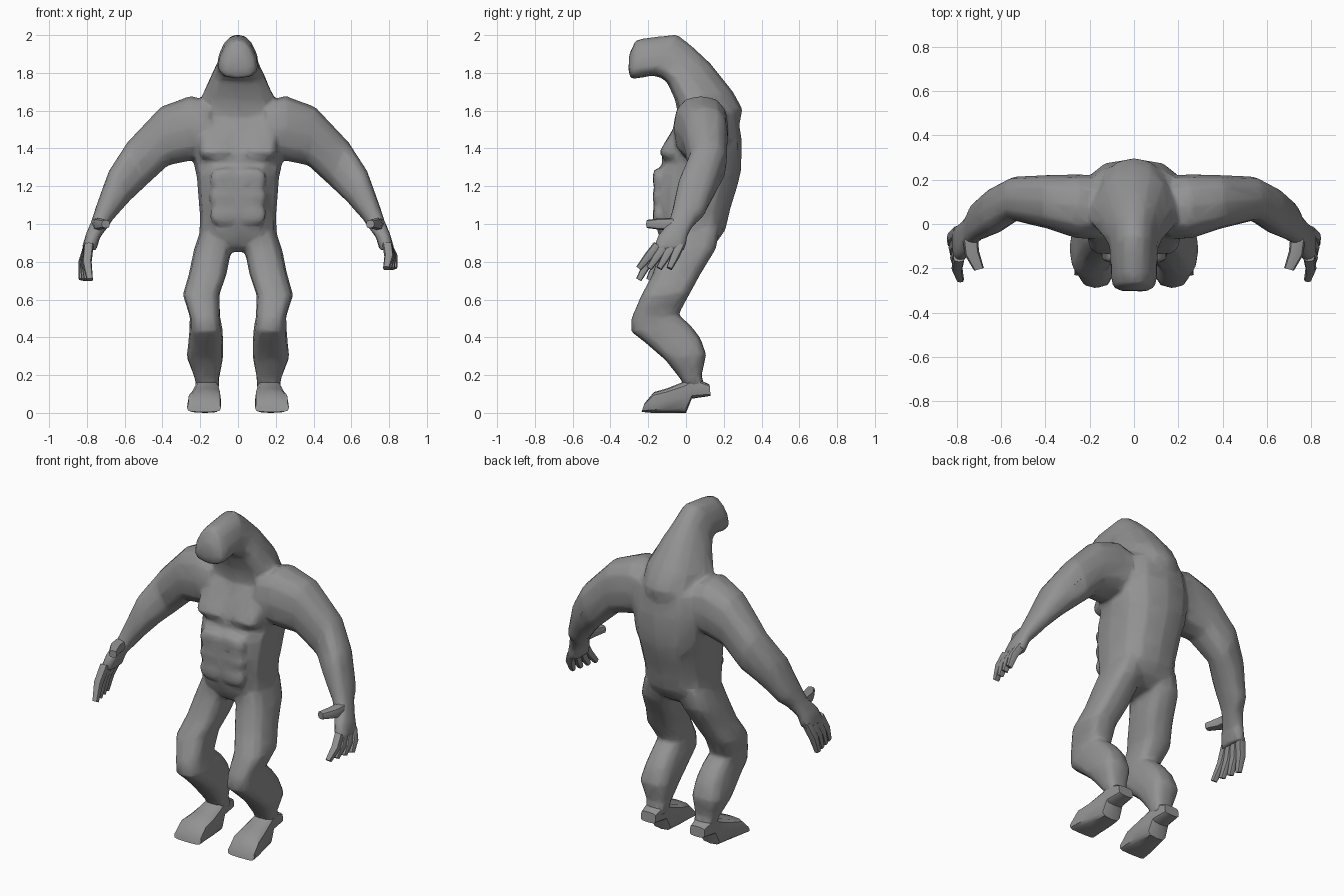
import bpy
import bmesh
import math
from mathutils import Vector

cube = bpy.data.objects.get("Cube")
if cube:
    bpy.data.objects.remove(cube, do_unlink=True)

# Single grey material
skin = bpy.data.materials.new("stone_grey")
skin.use_nodes = True
grey = (0.29, 0.29, 0.29, 1)
skin.diffuse_color = grey
skin.node_tree.nodes["Principled BSDF"].inputs["Base Color"].default_value = grey


def select(objects):
    bpy.ops.object.select_all(action="DESELECT")
    for obj in objects:
        obj.select_set(True)
    bpy.context.view_layer.objects.active = objects[0]


def finish(name, bm):
    """Turn a bmesh into a named, shaded object."""
    bmesh.ops.recalc_face_normals(bm, faces=bm.faces)
    mesh = bpy.data.meshes.new(name)
    bm.to_mesh(mesh)
    bm.free()
    mesh.materials.append(skin)
    obj = bpy.data.objects.new(name, mesh)
    bpy.context.collection.objects.link(obj)
    select([obj])
    bpy.ops.object.shade_smooth_by_angle(angle=math.radians(40))
    return obj


def loft(name, sections, sides=12, power=0.8, taper=0.0):
    """Skin rounded rings; each section is (near point, far point, half-width vector)."""
    bm = bmesh.new()
    rings = []
    for near, far, across in sections:
        near, far, across = Vector(near), Vector(far), Vector(across)
        middle, half = (near + far) / 2, (far - near) / 2
        ring = []
        for i in range(sides):
            a = math.tau * i / sides
            c, s = math.cos(a), math.sin(a)
            c = math.copysign(abs(c) ** power, c)
            s = math.copysign(abs(s) ** power, s)
            ring.append(bm.verts.new(middle + half * c + across * s * (1 - taper * c)))
        rings.append(ring)
    for lower, upper in zip(rings, rings[1:]):
        for i in range(sides):
            j = (i + 1) % sides
            bm.faces.new((lower[i], lower[j], upper[j], upper[i]))
    bm.faces.new(rings[0])
    bm.faces.new(rings[-1])
    return finish(name, bm)


def side_loft(name, rows, sign=1, **options):
    """Loft from rows of x, half width, front y, front z, back y, back z."""
    return loft(name, [((sign * x, yf, zf), (sign * x, yb, zb), (w, 0, 0))
                       for x, w, yf, zf, yb, zb in rows], **options)


def muscle(name, centre, size):
    """Flattened bulge mostly sunk into the body."""
    bm = bmesh.new()
    bmesh.ops.create_uvsphere(bm, u_segments=12, v_segments=8, radius=1)
    for v in bm.verts:
        v.co = Vector(centre) + Vector([math.copysign(abs(c) ** 0.75, c) * s
                                        for c, s in zip(v.co, size)])
    return finish(name, bm)


def digit(name, start, end, thick, wide):
    """Bent, tapering finger."""
    start, end = Vector(start), Vector(end)
    bend = (start + end) / 2 + Vector((math.copysign(0.012, start.x), 0, 0))
    along = (end - start).normalized()
    u = along.cross(Vector((0, 1, 0))).normalized()
    v = along.cross(u)
    loft(name, [(p - u * thick * k, p + u * thick * k, v * wide * k)
                for p, k in ((start, 1), (bend, 0.95), (end, 0.65))],
         sides=8, power=0.7)


# Torso, from the shoulders down to the crotch
body = [side_loft("body", [
    (0, .17, .00, 1.62, .21, 1.64),
    (0, .22, -.035, 1.57, .27, 1.59),
    (0, .24, -.09, 1.46, .295, 1.45),
    (0, .24, -.13, 1.37, .295, 1.36),
    (0, .23, -.125, 1.32, .292, 1.28),
    (0, .218, -.165, 1.27, .278, 1.22),
    (0, .212, -.175, 1.16, .257, 1.15),
    (0, .203, -.17, 1.05, .232, 1.07),
    (0, .205, -.15, .95, .21, .97),
    (0, .195, -.11, .88, .16, .90),
    (0, .13, -.06, .85, .10, .86),
], taper=0.05)]

# Hunched neck running into the head
body.append(side_loft("neck_and_head", [
    (0, .16, .03, 1.50, .27, 1.46),
    (0, .185, -.04, 1.57, .30, 1.61),
    (0, .185, -.06, 1.66, .25, 1.70),
    (0, .135, -.10, 1.75, .13, 1.85),
    (0, .107, -.135, 1.775, .03, 1.945),
    (0, .102, -.18, 1.785, -.05, 2.005),
    (0, .10, -.26, 1.77, -.21, 1.985),
    (0, .088, -.295, 1.77, -.265, 1.975),
    (0, .055, -.305, 1.82, -.30, 1.90),
], taper=0.32))

for side, s in (("left", 1), ("right", -1)):
    # Chest plate and shallow stomach muscles
    body.append(side_loft(side + "_chest_muscle", [
        (.105, .08, -.03, 1.57, .05, 1.57),
        (.11, .10, -.09, 1.47, .05, 1.47),
        (.11, .10, -.142, 1.38, .05, 1.38),
        (.105, .09, -.12, 1.345, .05, 1.345),
    ], s, power=0.6))
    for n in range(3):
        body.append(muscle(f"{side}_stomach_muscle_{n + 1}",
                           (s * .07, -.148, 1.24 - .095 * n), (.08, .028, .056)))

    # Leg with bent knee
    body.append(side_loft(side + "_leg", [
        (.11, .09, -.12, .95, .18, .98),
        (.135, .10, -.14, .85, .16, .87),
        (.16, .10, -.18, .73, .08, .74),
        (.195, .097, -.238, .62, .02, .63),
        (.175, .08, -.29, .50, -.04, .52),
        (.17, .087, -.29, .43, .02, .47),
        (.17, .092, -.215, .37, .075, .40),
        (.175, .097, -.11, .28, .108, .31),
        (.165, .067, -.03, .18, .083, .20),
        (.16, .06, .00, .12, .10, .13),
    ], s, power=0.7))

    # Foot, from raised heel to toe
    side_loft(side + "_foot", [
        (.165, .05, .13, .09, .125, .15),
        (.165, .06, .03, .075, .04, .19),
        (.165, .065, .00, .00, .00, .17),
        (.17, .08, -.10, .00, -.10, .13),
        (.178, .088, -.18, .00, -.17, .11),
        (.18, .09, -.235, .005, -.22, .05),
    ], s, power=0.5)

    # Arm: inner x, inner z, outer x, outer z, centre y, half depth
    arm = [
        (.15, 1.36, .15, 1.65, .075, .145),
        (.27, 1.33, .25, 1.68, .08, .145),
        (.37, 1.31, .41, 1.62, .10, .122),
        (.49, 1.20, .585, 1.435, .115, .10),
        (.575, 1.12, .685, 1.28, .06, .105),
        (.665, 1.02, .755, 1.085, .01, .088),
        (.69, .98, .775, 1.02, -.025, .07),
        (.73, .93, .805, .95, -.07, .08),
        (.75, .86, .83, .865, -.09, .085),
    ]
    body.append(loft(side + "_arm",
                     [((s * xi, y, zi), (s * xo, y, zo), (0, d, 0))
                      for xi, zi, xo, zo, y, d in arm]))

    # Hand: four spread fingers and a thick thumb
    drop = 0 if s > 0 else 0.06
    for n in range(4):
        digit(f"{side}_finger_{n + 1}",
              (s * .79, -.15 + .04 * n, .89),
              (s * (.785 + .014 * n), -.25 + .054 * n, .765 - drop), .026, .024)
    digit(side + "_thumb", (s * .74, -.06, 1.0), (s * .70, -.205, 1.0), .033, .035)

# Fuse the body parts into one skin with softened joins
select(body)
bpy.ops.object.join()
remesh = body[0].modifiers.new("fuse", "REMESH")
remesh.mode = "VOXEL"
remesh.voxel_size = 0.012
soften = body[0].modifiers.new("soften", "SMOOTH")
soften.factor = 0.5
soften.iterations = 5
reduce = body[0].modifiers.new("reduce", "DECIMATE")
reduce.ratio = 0.08
for name in ("fuse", "soften", "reduce"):
    bpy.ops.object.modifier_apply(modifier=name)
bpy.ops.object.shade_smooth_by_angle(angle=math.radians(45))
